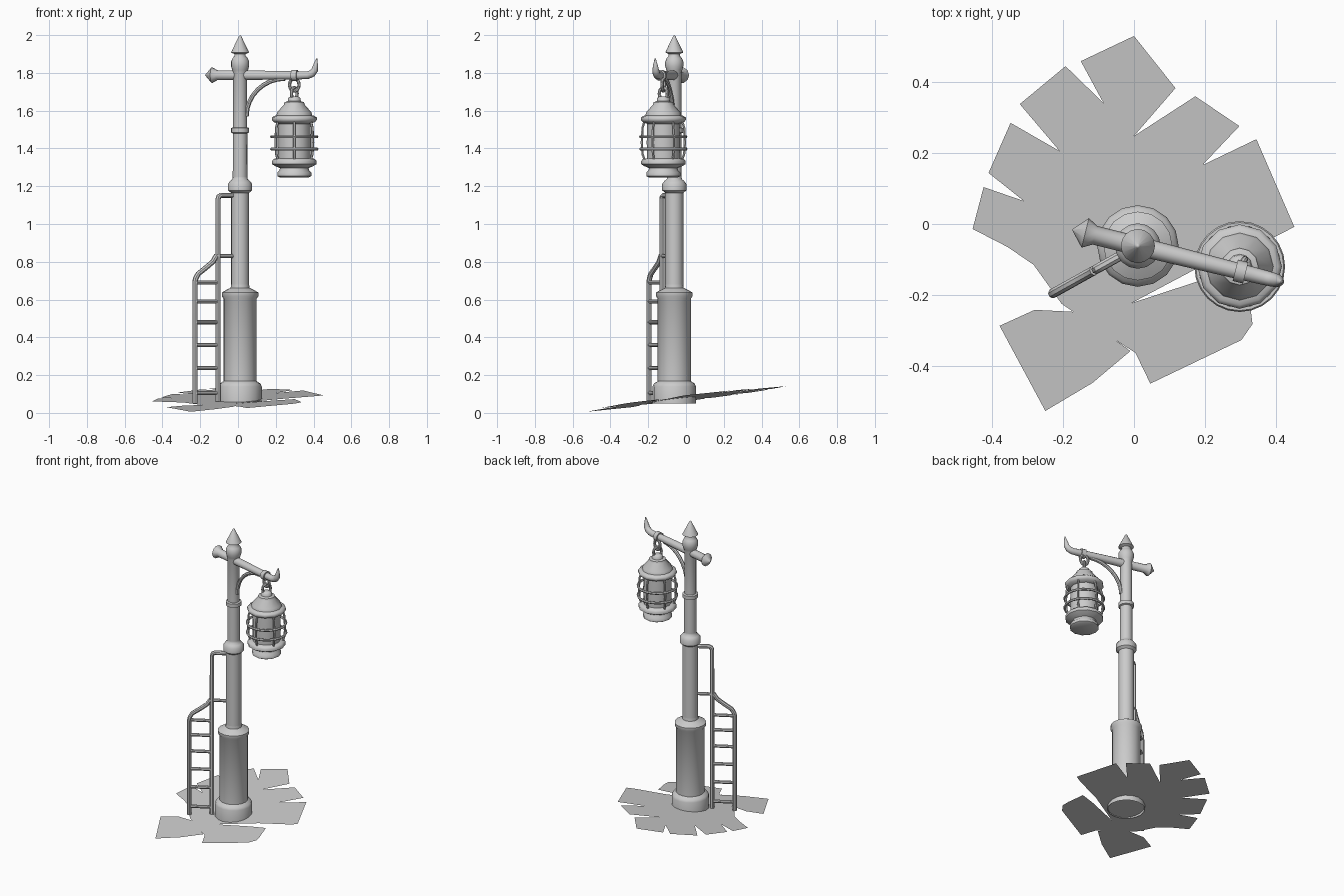
import bpy, bmesh, math
from mathutils import Vector, Matrix

if "Cube" in bpy.data.objects:
    bpy.data.objects.remove(bpy.data.objects["Cube"])

grey = bpy.data.materials.new("light_grey")
grey.diffuse_color = (0.6, 0.6, 0.6, 1)
grey.use_nodes = True
grey.node_tree.nodes["Principled BSDF"].inputs["Base Color"].default_value = grey.diffuse_color

PX, PY = 0.011, -0.062           # pole axis
A = math.radians(-14)            # crossbar heading
BAR = Vector((math.cos(A), math.sin(A), 0))
LAD = Vector((-0.873, -0.487, 0))  # ladder heading
LX, LY = 0.298, -0.12            # lantern axis


def finish(ob, angle=40):
    if not ob.data.materials:
        ob.data.materials.append(grey)
    bpy.ops.object.select_all(action='DESELECT')
    ob.select_set(True)
    bpy.context.view_layer.objects.active = ob
    bpy.ops.object.shade_smooth_by_angle(angle=math.radians(angle))
    return ob


def from_bm(name, bm):
    me = bpy.data.meshes.new(name)
    bm.to_mesh(me)
    bm.free()
    ob = bpy.data.objects.new(name, me)
    bpy.context.collection.objects.link(ob)
    return ob


def lathe(name, prof, x, y, n, cap_bottom=True):
    """Revolve (radius, z) points, listed bottom to top."""
    bm = bmesh.new()
    rings = []
    for r, z in prof:
        if r == 0:
            rings.append([bm.verts.new((x, y, z))] * n)
        else:
            rings.append([bm.verts.new((x + r * math.cos(2 * math.pi * i / n),
                                        y + r * math.sin(2 * math.pi * i / n), z)) for i in range(n)])
    for a, b in zip(rings, rings[1:]):
        for i in range(n):
            j = (i + 1) % n
            vs = list(dict.fromkeys([a[i], a[j], b[j], b[i]]))
            bm.faces.new(vs)
    if cap_bottom and prof[0][0]:
        bm.faces.new(rings[0][::-1])
    if prof[-1][0]:
        bm.faces.new(rings[-1])
    return finish(from_bm(name, bm), 50)


def tube(name, paths, closed=False, res=2):
    """Sweep circles along paths of (point, radius)."""
    cu = bpy.data.curves.new(name, 'CURVE')
    cu.dimensions = '3D'
    cu.bevel_depth = 1
    cu.bevel_resolution = res
    cu.use_fill_caps = True
    for path in paths:
        sp = cu.splines.new('POLY')
        sp.points.add(len(path) - 1)
        sp.use_cyclic_u = closed
        for p, (co, r) in zip(sp.points, path):
            p.co = (*co, 1)
            p.radius = r
    ob = bpy.data.objects.new(name, cu)
    bpy.context.collection.objects.link(ob)
    bpy.ops.object.select_all(action='DESELECT')
    ob.select_set(True)
    bpy.context.view_layer.objects.active = ob
    bpy.ops.object.convert(target='MESH')
    return finish(bpy.context.view_layer.objects.active)


def along(d, s, z):
    return Vector((PX, PY, z)) + d * s


# Pole: base drum, column, shaft and pointed finial
lathe("pole_base", [(.115, .05), (.115, .14), (.108, .155), (.088, .168), (.088, .605),
                    (.097, .618), (.097, .637), (.075, .65), (.05, .662), (.048, .68)],
      PX, PY, 16, cap_bottom=False)
lathe("pole_column", [(.048, .66), (.048, 1.165), (.064, 1.178), (.064, 1.212),
                      (.052, 1.228), (.04, 1.238), (.039, 1.25)], PX, PY, 16)
lathe("pole_shaft", [(.039, 1.23), (.038, 1.48), (.048, 1.484), (.048, 1.508), (.037, 1.512),
                     (.037, 1.80), (.042, 1.815), (.048, 1.835), (.048, 1.86), (.04, 1.878),
                     (.03, 1.89), (.03, 1.90), (.048, 1.908), (.006, 1.995), (0, 2.0)], PX, PY, 16)

# Crossbar with arrow end and upturned hook
tube("crossbar", [[(along(BAR, s, z), r) for s, z, r in (
    (-.19, 1.788, .002), (-.153, 1.788, .043), (-.125, 1.788, .027), (0, 1.788, .027),
    (.33, 1.787, .022), (.37, 1.788, .021), (.393, 1.797, .020), (.407, 1.815, .018),
    (.412, 1.84, .013), (.418, 1.876, .003))]], res=3)
tube("crossbar_ring", [[(along(BAR, s, 1.787), .031) for s in (.283, .313)]], res=3)

# Curved brace under the crossbar
brace = []
for i in range(9):
    t = math.pi / 2 * i / 8
    brace.append((along(BAR, .245 - .21 * math.cos(t), 1.57 + .2 * math.sin(t)), .012))
tube("brace", [brace])

# Two chain links
for k, (z, turn) in enumerate(((1.737, A), (1.69, A + 1.2))):
    loop = []
    for i in range(16):
        t = 2 * math.pi * i / 16
        loop.append(((LX + .026 * math.cos(t) * math.cos(turn), LY + .026 * math.cos(t) * math.sin(turn),
                      z + .033 * math.sin(t)), .009))
    tube("chain_link_%d" % (k + 1), [loop], closed=True)

# Lantern roof, glass and foot
lathe("lantern_roof", [(.085, 1.53), (.110, 1.54), (.119, 1.55), (.119, 1.563), (.108, 1.572),
                       (.095, 1.575), (.090, 1.592), (.055, 1.632), (.052, 1.645), (.035, 1.65),
                       (.032, 1.668), (.02, 1.676)], LX, LY, 12)
lathe("lantern_glass", [(.086, 1.33), (.088, 1.43), (.086, 1.54)], LX, LY, 12)
lathe("lantern_foot", [(.078, 1.247), (.09, 1.254), (.09, 1.272), (.078, 1.284), (.076, 1.296),
                       (.100, 1.306), (.118, 1.317), (.118, 1.333), (.108, 1.345), (.08, 1.348)],
      LX, LY, 12)

# Lantern cage: two rings and bowed uprights
rings = []
for z in (1.462, 1.397):
    rings.append([((LX + .12 * math.cos(i * math.pi / 12), LY + .12 * math.sin(i * math.pi / 12), z), .008)
                  for i in range(24)])
tube("cage_rings", rings, closed=True, res=1)
bars = []
for i in range(6):
    t = math.pi / 6 + i * math.pi / 3
    bars.append([((LX + r * math.cos(t), LY + r * math.sin(t), z), .007) for r, z in (
        (.098, 1.335), (.110, 1.37), (.114, 1.43), (.110, 1.51), (.098, 1.55))])
tube("cage_uprights", bars, res=1)

# Ladder: outer rail bends into inner rail, inner rail bends into the pole
R = .014
outer = [(.274, .05), (.274, .69), (.270, .71), (.255, .735), (.205, .77), (.165, .80), (.142, .835)]
inner = [(.134, .06), (.134, .70), (.134, 1.13), (.129, 1.146), (.115, 1.152), (.03, 1.152)]
tube("ladder_rails", [[(along(LAD, s, z), R) for s, z in p] for p in (outer, inner)])
rungs = [(.134, .274, z) for z in (.105, .237, .36, .48, .59, .69)] + [(.03, .134, .83)]
tube("ladder_rungs", [[(along(LAD, a, z), .011), (along(LAD, b, z), .011)] for a, b, z in rungs])

# Cracked, slightly tilted ground sheets
slabs = {
    "ground_main": [(0, .53), (.117, .383), (0, .248), (.173, .36), (.297, .276), (.193, .166),
                    (.345, .239), (.452, -.008), (.40, -.035), (.225, -.10), (-.007, -.223), (.20, -.155),
                    (.30, -.13), (.328, -.234), (.334, -.282), (.303, -.327), (.046, -.45),
                    (.004, -.363), (-.089, -.304), (-.204, -.225), (-.283, -.115), (-.356, -.065),
                    (-.455, -.014), (-.424, .104), (-.311, .065), (-.41, .144), (-.348, .285),
                    (-.21, .206), (-.322, .338), (-.193, .445), (-.086, .341), (-.15, .459)],
    "ground_chip": [(-.379, -.287), (-.28, -.242), (-.162, -.248), (-.01, -.358),
                    (-.117, -.448), (-.25, -.527)]}
for name, pts in slabs.items():
    bm = bmesh.new()
    f = bm.faces.new([bm.verts.new((x, y, .078 + .035 * x + .12 * y)) for x, y in pts])
    f.normal_update()
    if f.normal.z < 0:
        f.normal_flip()
    bmesh.ops.triangulate(bm, faces=[f])
    finish(from_bm(name, bm))
